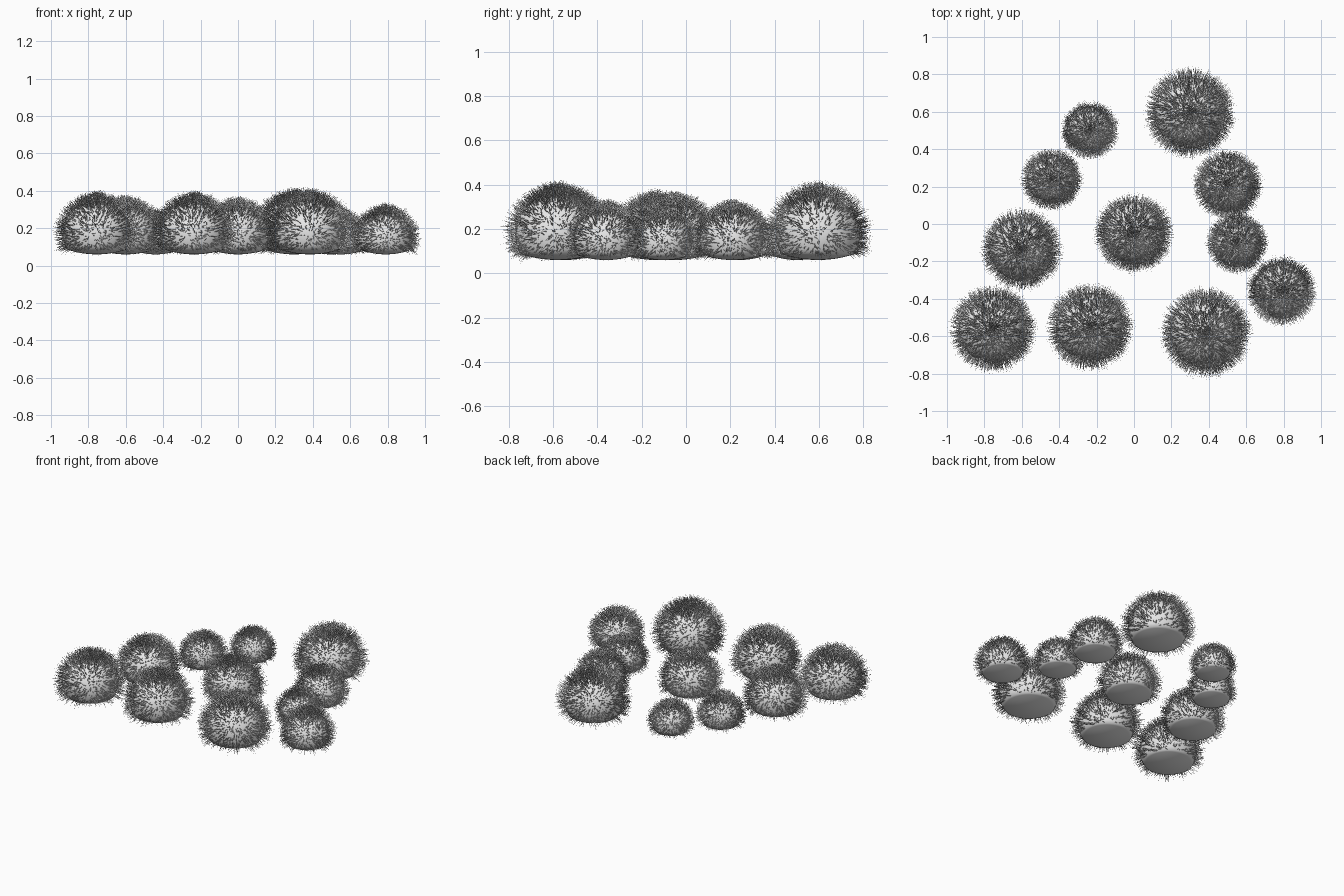
import bpy, bmesh, math, random
from mathutils import Vector

random.seed(7)
cube = bpy.data.objects.get("Cube")
if cube:
    bpy.data.objects.remove(cube, do_unlink=True)

# One light grey covers both the skin and the bristles
GREY = bpy.data.materials.new("light grey")
GREY.use_nodes = True
GREY.diffuse_color = (0.8, 0.8, 0.8, 1)
GREY.node_tree.nodes["Principled BSDF"].inputs["Base Color"].default_value = (0.8, 0.8, 0.8, 1)

CREASE, BOWL = -0.5, 0.15      # where the ball turns into its shallow underside
REACH = 1.26                   # dense bristle radius over body radius
SQUASH = 0.94                  # balls are slightly flattened


def body_mesh():
    """Unit ball whose underside is a shallow rounded bowl."""
    bm = bmesh.new()
    bmesh.ops.create_uvsphere(bm, u_segments=48, v_segments=24, radius=1)
    rim = math.sqrt(1 - CREASE ** 2)
    for v in bm.verts:
        if v.co.z < CREASE - 0.01:
            v.co.z = CREASE - BOWL * (1 - (v.co.xy.length / rim) ** 2)
    for f in bm.faces:
        f.smooth = True
    mesh = bpy.data.meshes.new("ball_body")
    bm.to_mesh(mesh)
    bm.free()
    mesh.materials.append(GREY)
    return mesh


def bristle_mesh(count):
    """Thin three-sided spikes, crowded at the top and sparse near the rim."""
    verts, faces = [], []
    for _ in range(count):
        tilt = 0.02 + 2.05 * random.random() ** 1.2
        turn = random.uniform(0, math.tau)
        out = Vector((math.sin(tilt) * math.cos(turn),
                      math.sin(tilt) * math.sin(turn), math.cos(tilt)))
        lean = Vector([random.gauss(0, 0.05) for _ in range(3)])
        tip = (out + lean).normalized() * random.uniform(1.2, 1.38)
        side = out.orthogonal().normalized()
        other = out.cross(side)
        first = len(verts)
        for k in range(3):
            a = k * math.tau / 3
            verts.append(out * 0.985 + (side * math.cos(a) + other * math.sin(a)) * 0.011)
        verts.append(tip)
        faces += [(first + k, first + (k + 1) % 3, first + 3) for k in range(3)]
    mesh = bpy.data.meshes.new("ball_bristles")
    mesh.from_pydata(verts, [], faces)
    mesh.materials.append(GREY)
    return mesh


# Ball positions and outer radii: x, y, radius
BALLS = [
    (-0.235, 0.50, 0.155), (0.30, 0.595, 0.24), (-0.44, 0.24, 0.165),
    (0.50, 0.21, 0.185), (0.0, -0.05, 0.21), (0.55, -0.10, 0.165),
    (-0.60, -0.135, 0.215), (0.79, -0.36, 0.185), (-0.755, -0.56, 0.23),
    (-0.235, -0.55, 0.23), (0.385, -0.58, 0.24),
]
body, bristles = body_mesh(), bristle_mesh(2500)

for i, (x, y, outer) in enumerate(BALLS, 1):
    r = outer / REACH
    spin = random.uniform(0, math.tau)
    for part, mesh in (("body", body), ("bristles", bristles)):
        obj = bpy.data.objects.new(f"ball_{i}_{part}", mesh)
        bpy.context.collection.objects.link(obj)
        obj.location = (x, y, 0.06 + r * SQUASH * (BOWL - CREASE))
        obj.scale = (r, r, r * SQUASH)
        obj.rotation_euler.z = spin
